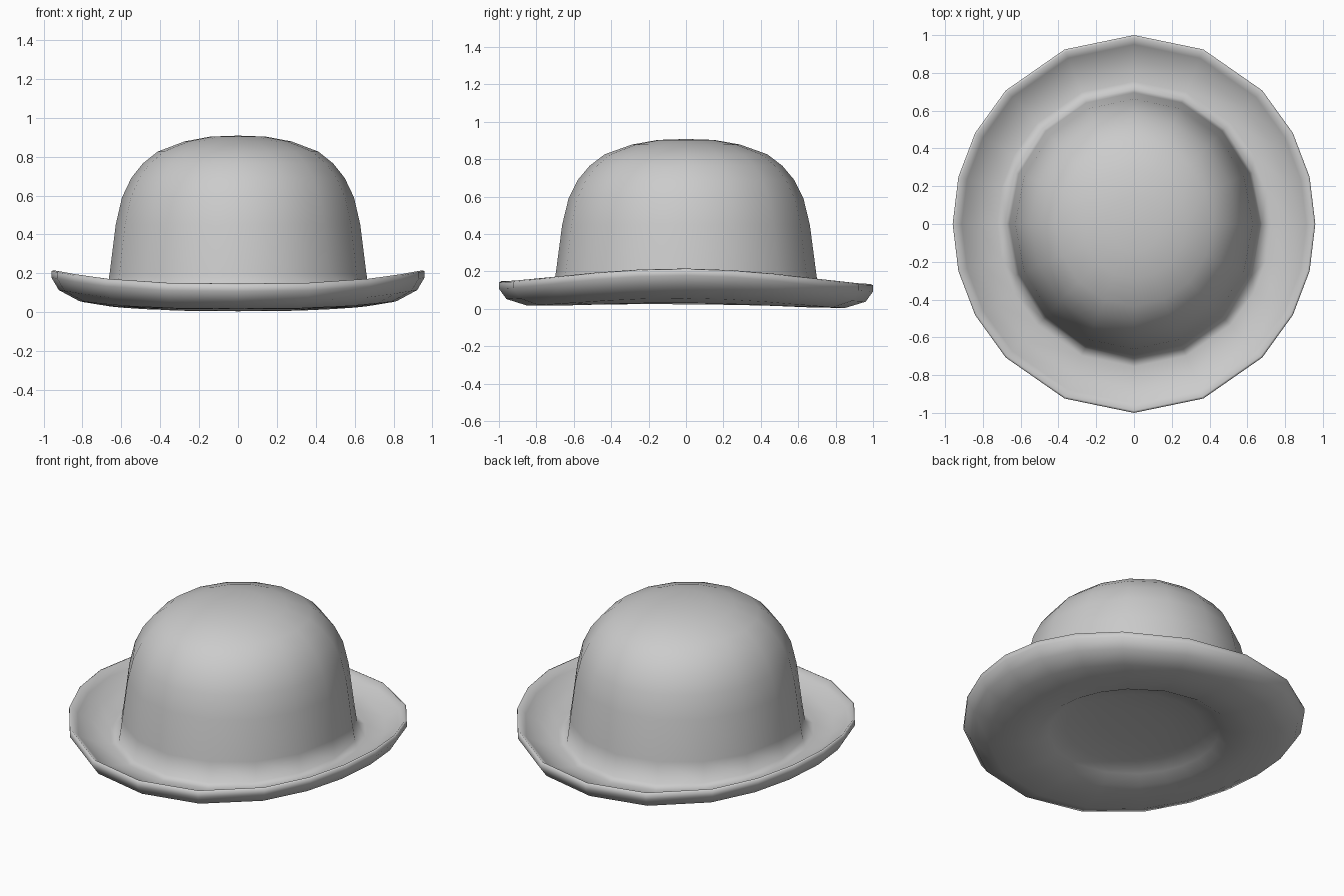
import bpy, bmesh, math

if "Cube" in bpy.data.objects:
    bpy.data.objects.remove(bpy.data.objects["Cube"])

# Column angles measured from the +y axis: 16 sides for the crown, 20 for the brim
crown_angles = [math.radians(22.5 * i) for i in range(16)]
quarter = [0, 22.5, 45, 61.2, 75.6]
brim_deg = quarter + [90] + [180 - a for a in quarter[:0:-1]]
brim_angles = [math.radians(a + k) for k in (0, 180) for a in brim_deg]

bm = bmesh.new()


def ring(r, z, angles, squash):
    """Closed oval loop; the brim sides sweep upward and the back dips slightly."""
    verts = []
    for a in angles:
        x, y = r * squash * math.sin(a), r * math.cos(a)
        lift = 0.078 * abs(math.sin(a)) ** 3 * max(0, (r - 0.5) / 0.5) ** 1.5 if z < 0.16 else 0
        tilt = -0.0075 * y if z < 0.16 else 0
        verts.append(bm.verts.new((x, y, z + lift + tilt)))
    return verts


def loft(profile, angles, squash):
    rings = [ring(r, z, angles, squash) for r, z in profile]
    n = len(angles)
    for a, b in zip(rings, rings[1:]):
        for i in range(n):
            j = (i + 1) % n
            bm.faces.new((a[i], a[j], b[j], b[i]))
    return rings


def cap(loop, z):
    tip = bm.verts.new((0, 0, z))
    for i, v in enumerate(loop):
        bm.faces.new((v, loop[(i + 1) % len(loop)], tip))


def join(a, b):
    edges = []
    for loop in (a, b):
        for i, v in enumerate(loop):
            w = loop[(i + 1) % len(loop)]
            edges.append(bm.edges.get((v, w)))
    bmesh.ops.bridge_loops(bm, edges=edges)


# Crown
crown = loft([(0.713, 0.07), (0.695, 0.2), (0.662, 0.45), (0.628, 0.59), (0.578, 0.69),
              (0.515, 0.765), (0.435, 0.826), (0.29, 0.878), (0.15, 0.903)],
             crown_angles, 0.95)
cap(crown[-1], 0.908)

# Brim with upturned rim, round to the underside and its shallow recess
brim = loft([(0.755, 0.052), (0.87, 0.075), (0.95, 0.108), (0.988, 0.14), (1.0, 0.133),
             (1.0, 0.1), (0.96, 0.045), (0.85, 0.011), (0.7, 0.012), (0.57, 0.02),
             (0.5, 0.06), (0.4, 0.085), (0.2, 0.1)],
            brim_angles, 0.96)
join(crown[0], brim[0])
cap(brim[-1], 0.105)

bmesh.ops.recalc_face_normals(bm, faces=bm.faces)
mesh = bpy.data.meshes.new("hat")
bm.to_mesh(mesh)
bm.free()
hat = bpy.data.objects.new("hat", mesh)
bpy.context.collection.objects.link(hat)
bpy.context.view_layer.objects.active = hat
hat.select_set(True)
bpy.ops.object.shade_smooth_by_angle(angle=math.radians(75))
